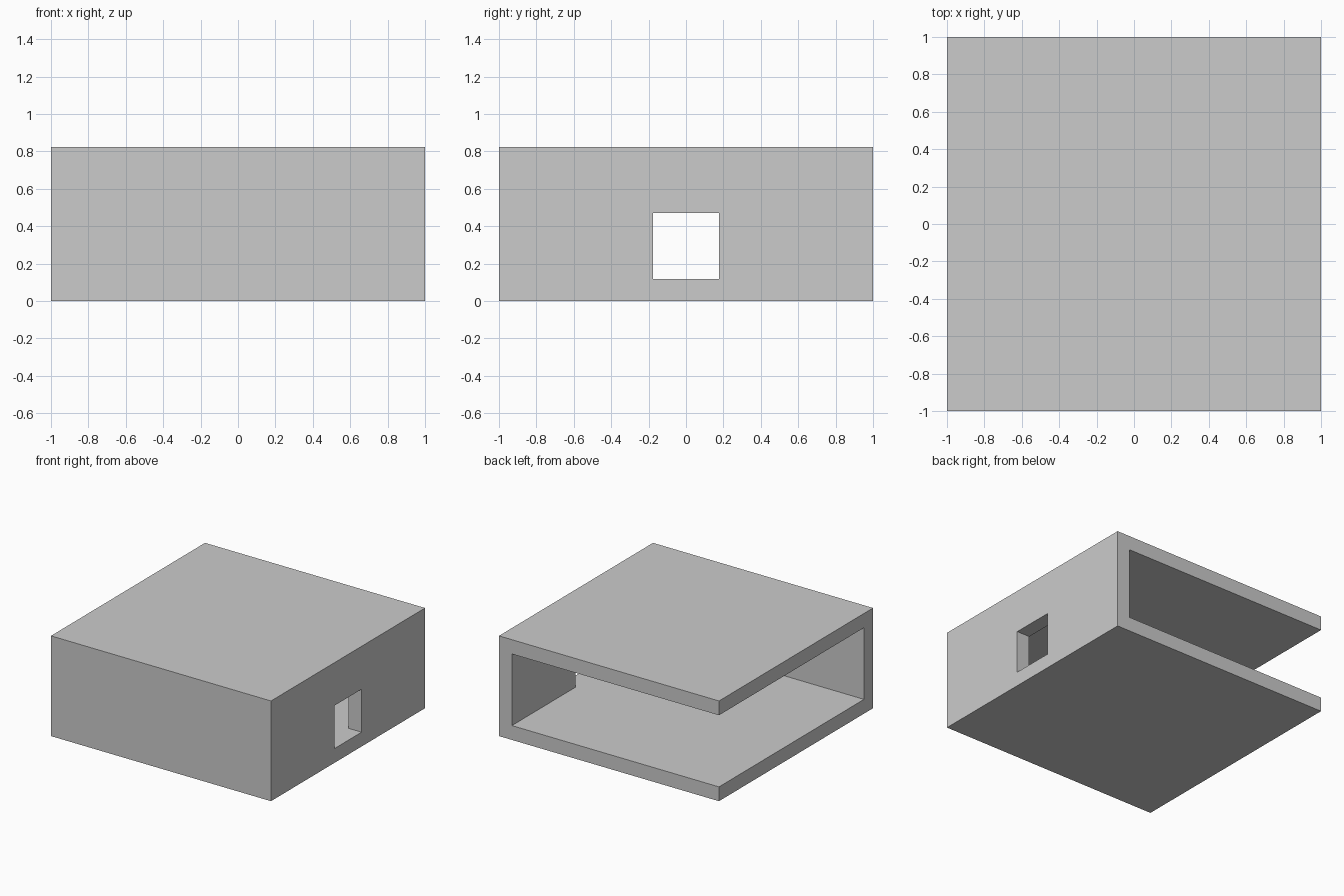
import bpy
from mathutils import Vector

cube = bpy.data.objects.get("Cube")
if cube:
    bpy.data.objects.remove(cube, do_unlink=True)

T = 2 / 17          # wall and slab thickness
H = 7 * T           # overall height

grey = bpy.data.materials.new("concrete_grey")
grey.use_nodes = True
colour = (0.6, 0.6, 0.6, 1)
grey.diffuse_color = colour
grey.node_tree.nodes["Principled BSDF"].inputs["Base Color"].default_value = colour


def box(name, low, high):
    """Axis-aligned box between two corners."""
    low, high = Vector(low), Vector(high)
    bpy.ops.mesh.primitive_cube_add(size=1, location=(low + high) / 2)
    obj = bpy.context.object
    obj.name = name
    obj.scale = high - low
    bpy.ops.object.transform_apply(location=True, rotation=False, scale=True)
    obj.data.materials.append(grey)
    return obj


def cut(target, cutter):
    """Subtract a cutter and remove it."""
    cutter.hide_render = True
    mod = target.modifiers.new("cut", "BOOLEAN")
    mod.operation = "DIFFERENCE"
    mod.solver = "EXACT"
    mod.object = cutter
    bpy.context.view_layer.objects.active = target
    bpy.ops.object.modifier_apply(modifier=mod.name)
    bpy.data.objects.remove(cutter, do_unlink=True)


# Block with floor, roof, front wall and one side wall
shell = box("room_shell", (-1, -1, 0), (1, 1, H))

# Interior, open at the back and at the -x side
cut(shell, box("room_cutter", (-2, T - 1, T), (1 - T, 2, H - T)))

# Square window in the +x wall, its sill level with the floor
cut(shell, box("window_cutter", (1 - 2 * T, -1.5 * T, T), (1 + T, 1.5 * T, 4 * T)))
